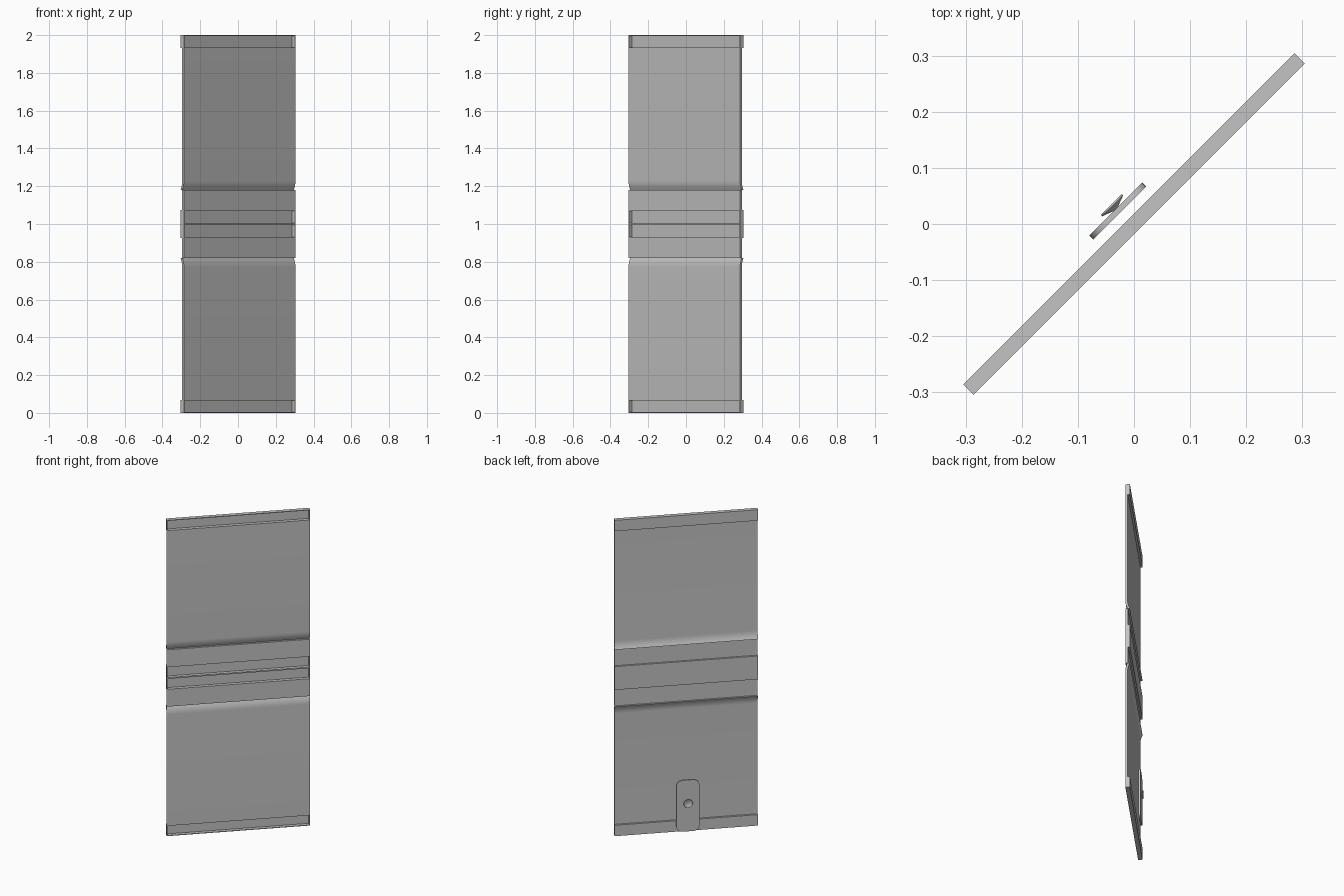
import bpy, bmesh, math
from mathutils import Matrix

if "Cube" in bpy.data.objects:
    bpy.data.objects.remove(bpy.data.objects["Cube"], do_unlink=True)

HALF_W = 0.4175      # half length of the panel
D = 0.013            # half depth of the panel
TURN = Matrix.Rotation(math.radians(45), 4, 'Z')

grey = bpy.data.materials.new("plain_grey")
grey.use_nodes = True
colour = (0.55, 0.55, 0.55, 1)
grey.diffuse_color = colour
grey.node_tree.nodes["Principled BSDF"].inputs["Base Color"].default_value = colour


def finish(bm, name, smooth=True):
    bmesh.ops.recalc_face_normals(bm, faces=bm.faces)
    bm.transform(TURN)
    mesh = bpy.data.meshes.new(name)
    bm.to_mesh(mesh)
    bm.free()
    mesh.materials.append(grey)
    obj = bpy.data.objects.new(name, mesh)
    bpy.context.collection.objects.link(obj)
    if smooth:
        bpy.ops.object.select_all(action='DESELECT')
        obj.select_set(True)
        bpy.context.view_layer.objects.active = obj
        bpy.ops.object.shade_smooth_by_angle(angle=math.radians(25))
    return obj


def extrude(points, offset):
    """Polygon of 3D points pushed along an offset into a solid."""
    bm = bmesh.new()
    face = bm.faces.new([bm.verts.new(p) for p in points])
    new = bmesh.ops.extrude_face_region(bm, geom=[face])["geom"]
    bmesh.ops.translate(bm, vec=offset,
                        verts=[v for v in new if isinstance(v, bmesh.types.BMVert)])
    return bm


def box(name, x0, x1, y0, y1, z0, z1):
    ring = [(x0, y0, z0), (x1, y0, z0), (x1, y1, z0), (x0, y1, z0)]
    finish(extrude(ring, (0, 0, z1 - z0)), name, False)


# Section of one half: recessed end flanges, flat sheet, flared step, middle strip
STEPS = 6
flare = [(D * (i / STEPS) ** 2, 0.77 + 0.05 * i / STEPS) for i in range(STEPS + 1)]
front = [(-D, 0), (-D, 0.004), (0.009, 0.004), (0.009, 0.065), (-D, 0.065)]
front += [(y - D, z) for y, z in flare]
front += [(-D, 0.82), (-D, 0.93), (0.009, 0.93), (0.009, 0.996), (-D, 0.996), (-D, 1)]
back = [(D, 1), (D, 0.926), (0.002, 0.926), (0.002, 0.82)]
back += list(reversed(flare))
back += [(0, 0.069), (D, 0.069), (D, 0)]

for name, flip in (("lower", False), ("upper", True)):
    def height(z):
        return 2 - z if flip else z
    section = [(-HALF_W, y, height(z)) for y, z in front + back]
    finish(extrude(section, (2 * HALF_W, 0, 0)), name + "_panel")

# Thin caps closing the ends of the recessed channels
for side, x in (("right", -HALF_W), ("left", HALF_W - 0.004)):
    for label, z0, z1 in (("bottom", 0, 0.065), ("middle", 0.93, 1.07), ("top", 1.935, 2)):
        box(f"{side}_{label}_end_cap", x, x + 0.004, -D, D, z0, z1)

# Rounded plate standing off the back
R, PW, PZ0, PZ1 = 0.035, 0.067, 0.01, 0.335
plate = []
for cx, cz, start in ((PW - R, PZ1 - R, 0), (R - PW, PZ1 - R, 90),
                      (R - PW, PZ0 + R, 180), (PW - R, PZ0 + R, 270)):
    for i in range(7):
        a = math.radians(start + 15 * i)
        plate.append((cx + R * math.cos(a) - 0.004, 0.032, cz + R * math.sin(a)))
finish(extrude(plate, (0, 0.01, 0)), "back_plate")

# Small dished knob on the plate
bm = bmesh.new()
rings = []
for r, y in ((0.005, 0.041), (0.008, 0.043), (0.027, 0.050),
             (0.026, 0.053), (0.008, 0.047)):
    rings.append([bm.verts.new((r * math.cos(math.tau * i / 24) - 0.004, y,
                                0.19 + r * math.sin(math.tau * i / 24)))
                  for i in range(24)])
for a, b in zip(rings, rings[1:]):
    for i in range(24):
        j = (i + 1) % 24
        bm.faces.new((a[i], a[j], b[j], b[i]))
bm.faces.new(rings[0])
bm.faces.new(rings[-1])
finish(bm, "plate_knob")
